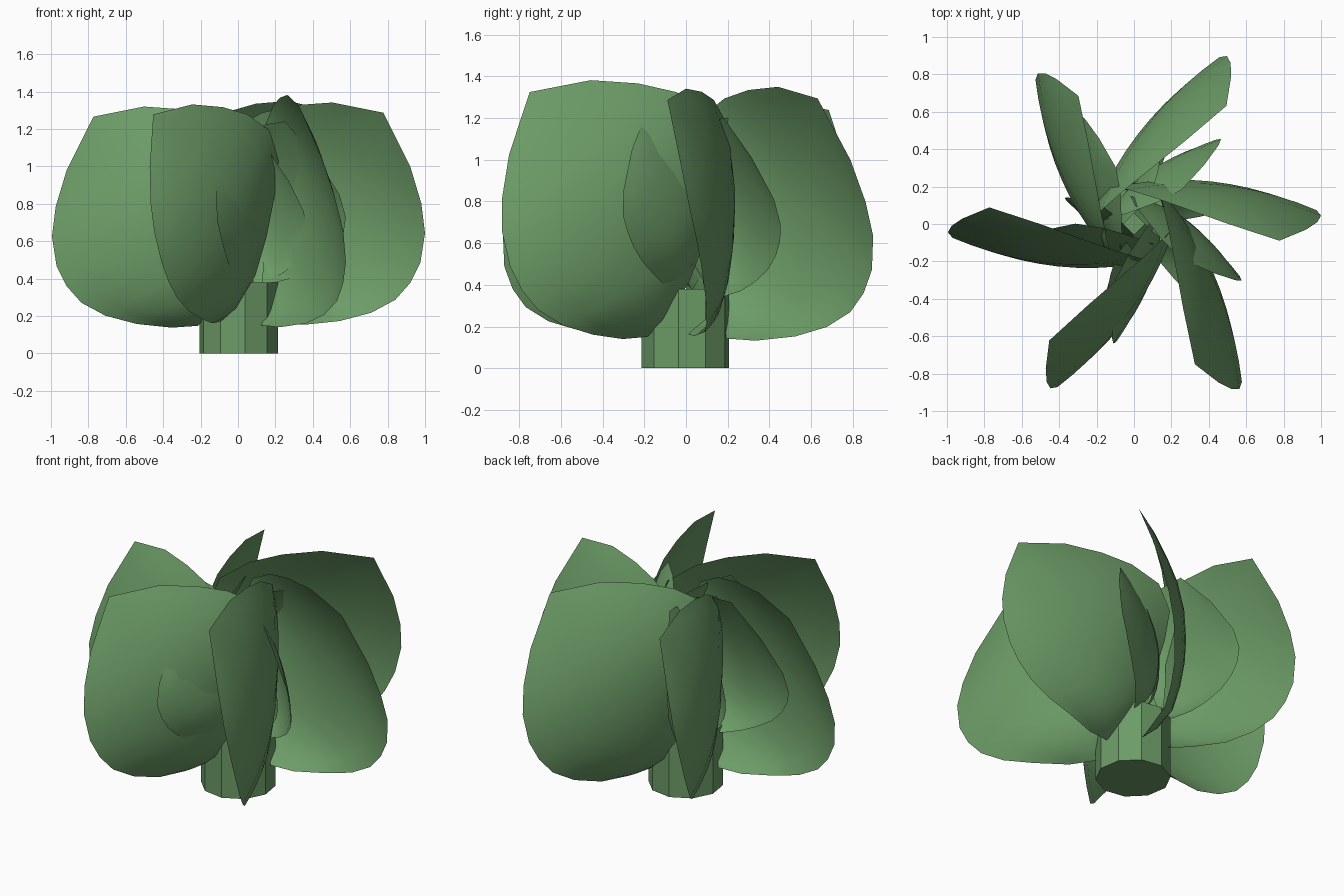
import bpy, bmesh, math
from mathutils import Vector

if "Cube" in bpy.data.objects:
    bpy.data.objects.remove(bpy.data.objects["Cube"])

green = bpy.data.materials.new("leaf_green")
green.diffuse_color = (0.15, 0.33, 0.135, 1)
green.use_nodes = True
green.node_tree.nodes["Principled BSDF"].inputs["Base Color"].default_value = green.diffuse_color

# Leaf outlines as (outward, sideways, up): outer margin and inner margin,
# both running from the base to the pointed tip
BIG_BASE, BIG_TIP = (.216, .014, .155), (.785, -.09, 1.29)
BIG_OUTER = [(.36, .04, .145), (.55, .09, .165), (.72, .10, .21), (.85, .10, .28),
             (.93, .09, .37), (.985, .075, .48), (1.01, .045, .64), (.99, .01, .8), (.93, -.03, 1.0)]
BIG_INNER = [(.15, .09, .25), (.07, .15, .41), (-.01, .175, .62), (-.07, .19, .84), (-.10, .20, 1.04),
             (-.03, .185, 1.2), (.13, .135, 1.29), (.30, .075, 1.33), (.51, 0, 1.345)]
SMALL_BASE, SMALL_TIP = (.14, .01, 0), (.31, -.04, .86)
SMALL_OUTER = [(.22, .03, 0), (.33, .05, .03), (.42, .055, .07), (.52, .05, .13), (.59, .04, .2),
               (.63, .03, .27), (.65, .015, .35), (.62, 0, .47), (.49, -.025, .67)]
SMALL_INNER = [(.12, .06, .07), (.09, .11, .15), (.05, .13, .26), (0, .14, .38), (-.06, .135, .52),
               (-.09, .12, .65), (-.04, .09, .74), (.05, .05, .80), (.17, 0, .845)]
ACROSS = 10


def make_leaf(name, shape, cup, angle, scale, height, lift):
    """Cupped leaf sheet: rows run from the outer margin to the inner margin."""
    base_pt, tip_pt, outer, inner = shape
    bm = bmesh.new()
    a = math.radians(angle)

    def add(p):
        r, t, z = p
        r, t = r * scale, t * scale
        return bm.verts.new((r * math.cos(a) - t * math.sin(a),
                             r * math.sin(a) + t * math.cos(a), z * height + lift))

    rows = []
    for i, (o, n) in enumerate(zip(outer, inner)):
        depth = cup * math.sin(math.pi * (i + 1) / (len(outer) + 1))
        row = []
        for j in range(ACROSS + 1):
            s = j / ACROSS
            p = Vector(o).lerp(Vector(n), s)
            p.y += depth * 4 * s * (1 - s)
            row.append(add(p))
        rows.append(row)
    base, tip = add(base_pt), add(tip_pt)
    for j in range(ACROSS):
        bm.faces.new((base, rows[0][j], rows[0][j + 1]))
        bm.faces.new((tip, rows[-1][j + 1], rows[-1][j]))
        for r0, r1 in zip(rows, rows[1:]):
            bm.faces.new((r0[j], r1[j], r1[j + 1], r0[j + 1]))
    for f in bm.faces:
        f.smooth = True
    mesh = bpy.data.meshes.new(name)
    bm.to_mesh(mesh)
    bm.free()
    mesh.materials.append(green)
    bpy.context.collection.objects.link(bpy.data.objects.new(name, mesh))


# Six large outer leaves: angle, scale, lift
BIG = (BIG_BASE, BIG_TIP, BIG_OUTER, BIG_INNER)
PLACES = [(0, .99, .01), (58.5, 1.015, -.015), (120, .945, .02),
          (180, .985, -.005), (240.5, .975, .02), (300, 1.035, -.01)]
for k, (angle, scale, lift) in enumerate(PLACES):
    make_leaf(f"outer_leaf_{k + 1}", BIG, 0.085, angle, scale, scale, lift)

# Five middle leaves, rising from the top of the stem
SMALL = (SMALL_BASE, SMALL_TIP, SMALL_OUTER, SMALL_INNER)
for k, lift in enumerate([.34, .35, .35, .35, .38]):
    make_leaf(f"middle_leaf_{k + 1}", SMALL, 0.06, 43 + 72 * k, 1.0, 1.0, lift)

# Four narrow heart leaves
for k in range(4):
    make_leaf(f"heart_leaf_{k + 1}", SMALL, 0.06, -22 + 90 * k, 0.61, 0.81, 0.38)

# Stem
bpy.ops.mesh.primitive_cylinder_add(vertices=10, radius=0.213, depth=0.38,
                                    location=(0.004, -0.003, 0.19), rotation=(0, 0, math.radians(9)))
stem = bpy.context.object
stem.name = "stem"
stem.data.materials.append(green)
